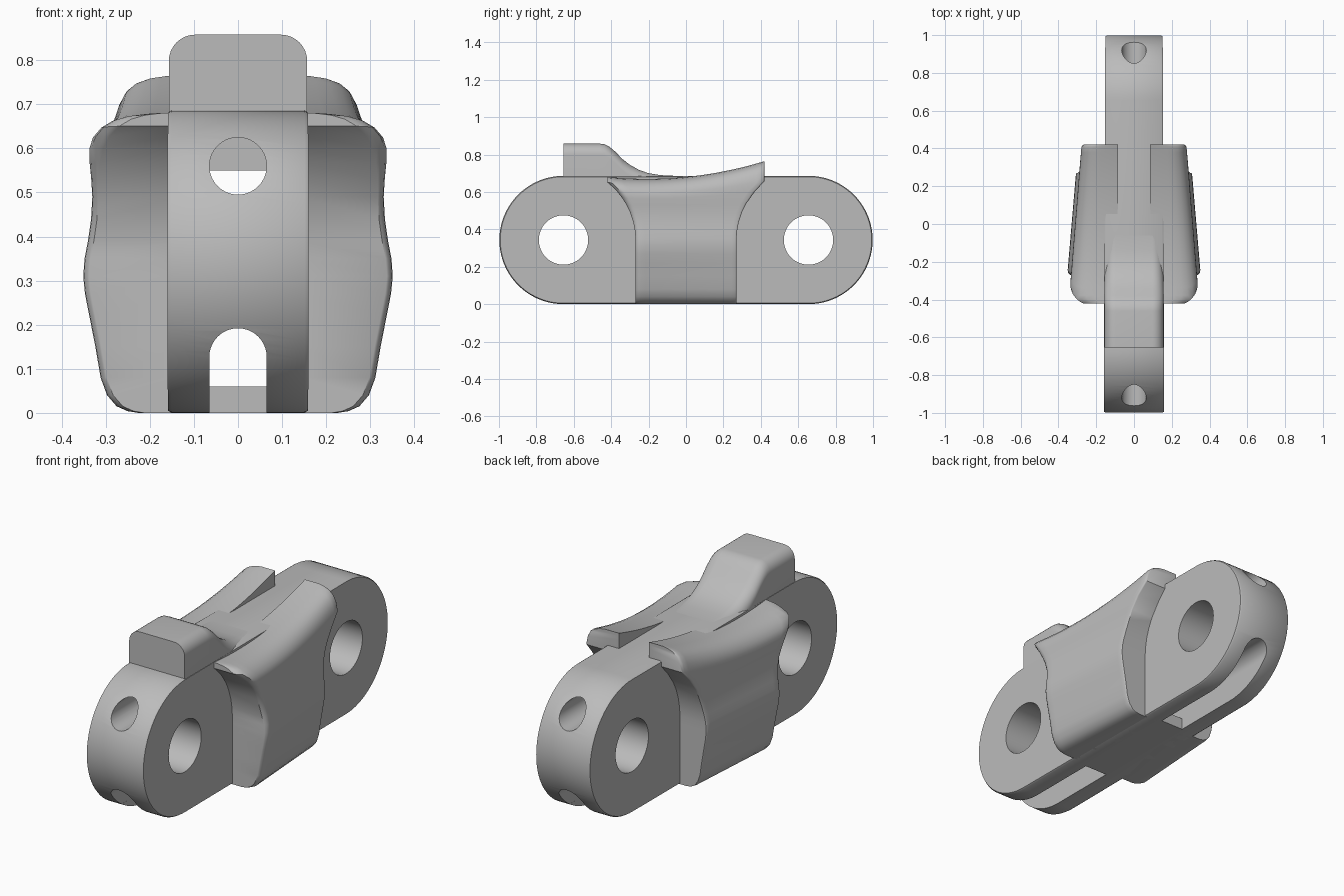
import bpy, bmesh, math

cube = bpy.data.objects.get("Cube")
if cube:
    bpy.data.objects.remove(cube, do_unlink=True)

steel = bpy.data.materials.new("grey steel")
steel.use_nodes = True
GREY = (0.5, 0.5, 0.5, 1)
steel.diffuse_color = GREY
steel.node_tree.nodes["Principled BSDF"].inputs["Base Color"].default_value = GREY

PIN_Y, AXIS_Z, END_R = 0.655, 0.343, 0.343
HALF_W = 0.152
TOP = 2 * END_R


def make(name, bm):
    bmesh.ops.recalc_face_normals(bm, faces=bm.faces)
    mesh = bpy.data.meshes.new(name)
    bm.to_mesh(mesh)
    bm.free()
    obj = bpy.data.objects.new(name, mesh)
    bpy.context.collection.objects.link(obj)
    mesh.materials.append(steel)
    return obj


def activate(obj):
    bpy.ops.object.select_all(action='DESELECT')
    obj.select_set(True)
    bpy.context.view_layer.objects.active = obj


def smooth(obj, angle=35):
    activate(obj)
    bpy.ops.object.shade_smooth_by_angle(angle=math.radians(angle))


def skin(bm, rings):
    """Join closed rings of equal length into a tube and return its vertices."""
    vs = [[bm.verts.new(p) for p in ring] for ring in rings]
    n = len(rings[0])
    for a, b in zip(vs, vs[1:]):
        for i in range(n):
            j = (i + 1) % n
            bm.faces.new((a[i], a[j], b[j], b[i]))
    return vs


def solid(name, rings):
    bm = bmesh.new()
    vs = skin(bm, rings)
    bm.faces.new(vs[0])
    bm.faces.new(vs[-1])
    return make(name, bm)


def arc(cx, cz, r, start, end, n):
    return [(cx + r * math.cos(math.radians(start + (end - start) * i / n)),
             cz + r * math.sin(math.radians(start + (end - start) * i / n)))
            for i in range(n + 1)]


def cut(obj, cutter):
    activate(obj)
    mod = obj.modifiers.new("cut", 'BOOLEAN')
    mod.operation, mod.solver, mod.object = 'DIFFERENCE', 'EXACT', cutter
    bpy.ops.object.modifier_apply(modifier=mod.name)
    bpy.data.objects.remove(cutter, do_unlink=True)


def along_y(profile, y0, y1):
    return [[(x, y, z) for x, z in profile] for y in (y0, y1)]


# Link plate: rounded-end bar, slightly narrower at the back, chamfered rim
def plate_ring(side, inset):
    r = END_R - inset
    pts = arc(PIN_Y, AXIS_Z, r, -90, 90, 40) + arc(-PIN_Y, AXIS_Z, r, 90, 270, 40)
    w = HALF_W if inset == 0 else HALF_W + 0.004
    w = w - 0.004 if inset == 0 else w
    return [(side * w * (1 - 0.026 * y), y, z) for y, z in pts]


plate = solid("link_plate", [plate_ring(-1, 0.005), plate_ring(-1, 0),
                             plate_ring(1, 0), plate_ring(1, 0.005)])

# Pin holes through the sides
for s in (-1, 1):
    hole = arc(s * PIN_Y, AXIS_Z, 0.132, 0, 360, 48)[:-1]
    cut(plate, solid("pin_cutter", [[(x, y, z) for y, z in hole] for x in (-0.3, 0.3)]))

# Upper lengthwise bore
BORE = 0.065
cut(plate, solid("bore_cutter", along_y(arc(0, 0.56, BORE, 0, 360, 32)[:-1], -1.2, 1.2)))

# Lower lengthwise channel, open downwards at both ends
arch = arc(0, 0.127, BORE, 0, 180, 20)
floor = [(-BORE, 0.06), (BORE, 0.06)]
cut(plate, solid("channel_cutter", along_y(arch + floor, -1.2, 1.2)))
for s in (-1, 1):
    low = [(-BORE + 0.0005, -0.1), (BORE - 0.0005, -0.1)]
    top = arc(0, 0.127, BORE - 0.0005, 0, 180, 20)
    cut(plate, solid("slot_cutter", along_y(top + low, s * 0.29, s * 1.2)))
smooth(plate)

# Top lug: block with rounded edges that sweeps down into the plate
LUG = [(-0.655, 0.858), (-0.46, 0.858), (-0.435, 0.855), (-0.41, 0.842), (-0.38, 0.817),
       (-0.34, 0.776), (-0.3, 0.745), (-0.25, 0.717), (-0.2, 0.7), (-0.14, 0.69),
       (-0.06, 0.686), (0.05, 0.685), (0.15, 0.68)]
rings = []
for y, z in LUG:
    r, w = 0.06, 0.157
    profile = ([(w, 0.55)] + arc(w - r, z - r, r, 0, 90, 8)
               + arc(r - w, z - r, r, 90, 180, 8) + [(-w, 0.55)])
    rings.append([(px, y, pz) for px, pz in profile])
smooth(solid("top_lug", rings), 40)


# Side flanks: tapered bodies scooped around the neighbouring links, with raised lips
FLANK = [(0, 0.23), (0.004, 0.255), (0.015, 0.28), (0.04, 0.302), (0.08, 0.317),
         (0.15, 0.329), (0.22, 0.343), (0.27, 0.353), (0.31, 0.357), (0.35, 0.354),
         (0.39, 0.346), (0.44, 0.338), (0.49, 0.334), (0.53, 0.335), (0.57, 0.337),
         (0.605, 0.336), (0.632, 0.326), (0.655, 0.306), (0.671, 0.28), (0.68, 0.25),
         (0.685, 0.21)]


def ease(t):
    t = min(max(t, 0), 1)
    return t * t * (3 - 2 * t)


def reach(z):
    """Half length of the flank at a height."""
    if z < AXIS_Z:
        return 0.27
    d = 0.39 ** 2 - (z - AXIS_Z) ** 2
    return min(0.42, 0.66 - math.sqrt(max(d, 0)))


STEPS = [-1, -0.985, -0.95, -0.9] + [i / 10 for i in range(-8, 10)] + [0.97, 0.99, 1]
for side, label in ((1, "left"), (-1, "right")):
    rings = []
    for v in STEPS:
        y0 = v * 0.42
        crest = 0.68 + 0.1 * y0 + 0.24 * y0 * y0
        pull = 0.045 * max(0, (-v - 0.9) / 0.1) ** 2.5 + 0.012 * max(0, (v - 0.97) / 0.03) ** 2
        outer, inner = [], []
        for z, x in FLANK:
            lift = ease((z - 0.5) / 0.17)
            zz = z + (crest - 0.685) * lift
            y = v * reach(zz)
            fade = 0.35 + 0.65 * lift
            outer.append((side * (x * (0.925 - 0.24 * y) - pull * fade), y, zz))
            wall = 0.155 - 0.07 * ease((y + 0.3) / 0.4)
            inner.append((side * min(wall, 0.14), y, zz))
        rings.append(outer + inner[::-1])
    bm = bmesh.new()
    tube = skin(bm, rings)
    n = len(FLANK)
    for ring in (tube[0], tube[-1]):
        for i in range(n - 1):
            bm.faces.new((ring[i], ring[i + 1], ring[2 * n - 2 - i], ring[2 * n - 1 - i]))
    smooth(make(label + "_flank", bm), 40)
